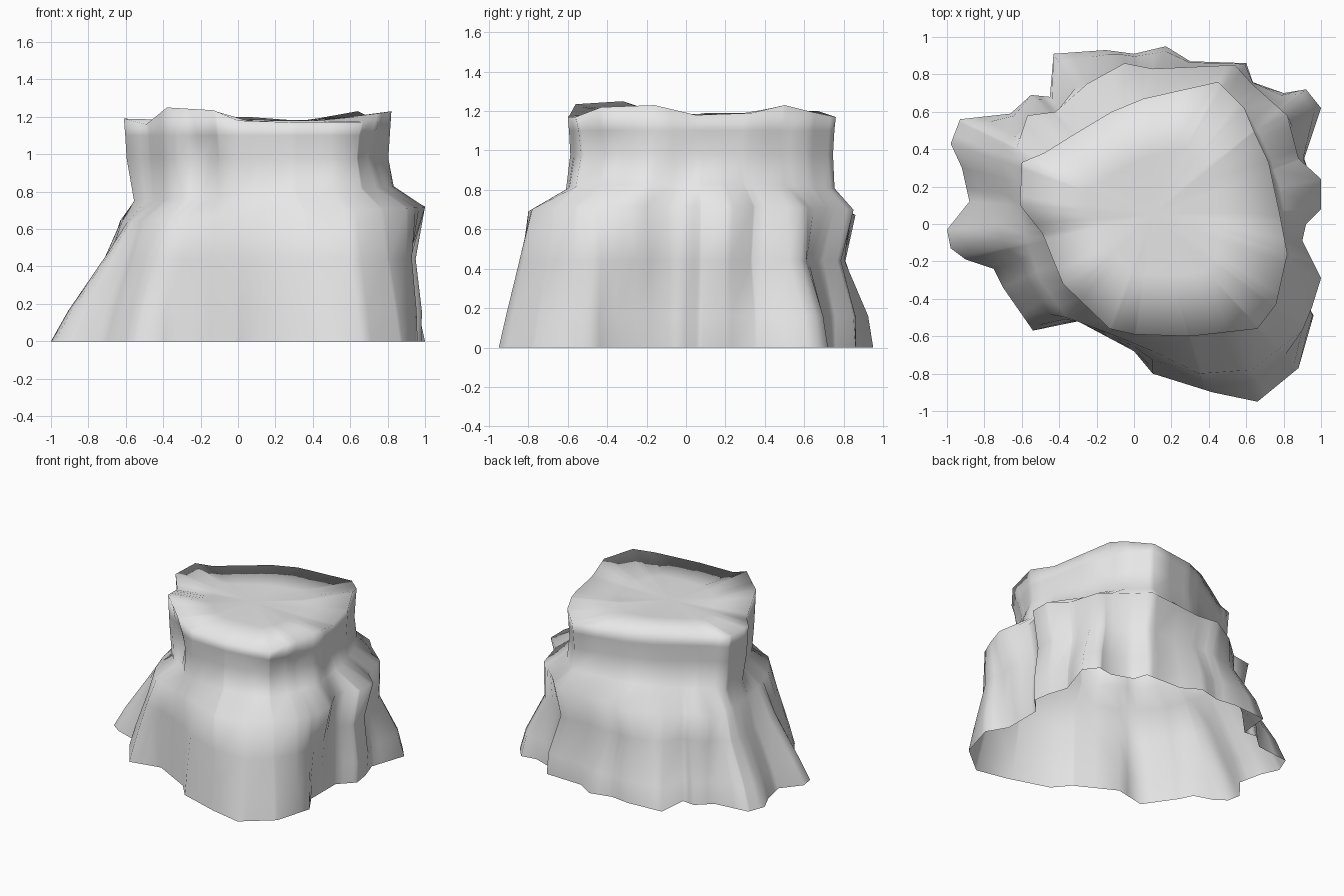
import bpy
import bmesh
from math import atan2, cos, sin, exp, tau, pi
from mathutils import Vector

default_cube = bpy.data.objects.get("Cube")
if default_cube:
    bpy.data.objects.remove(default_cube, do_unlink=True)

CENTRE = Vector((0.1, 0.05))

# Outline of the foot on the ground, counter-clockwise
FOOT = [(.98, .07), (.96, .2), (.91, .35), (1, .62), (.92, .72), (.8, .7),
        (.63, .76), (.6, .86), (.3, .87), (.17, .95), (0, .91), (-.15, .93),
        (-.43, .91), (-.45, .68), (-.55, .69), (-.66, .59), (-.93, .56),
        (-.98, .43), (-.92, .3), (-.88, .12), (-1, -.03), (-.98, -.13),
        (-.9, -.19), (-.75, -.24), (-.7, -.34), (-.54, -.57), (-.3, -.52),
        (0, -.68), (.1, -.8), (.42, -.9), (.66, -.95), (.88, -.77),
        (.96, -.49), (.87, -.34), (.87, -.04)]

# Outline of the shoulder that runs round the middle
SHOULDER = [(1, .08), (1, .24), (.88, .35), (.82, .58), (.63, .75),
            (.54, .85), (.1, .83), (-.05, .86), (-.25, .75), (-.42, .6),
            (-.57, .58), (-.63, .4), (-.62, .15), (-.57, -.1), (-.5, -.3),
            (-.36, -.5), (-.12, -.59), (.1, -.68), (.35, -.8), (.63, -.78),
            (.9, -.57), (.95, -.45), (1, -.29), (.9, -.09), (.92, 0)]

# Upper rim, with its uneven height
RIM = [(.78, .05, 1.18), (.72, .33, 1.19), (.64, .5, 1.23), (.59, .62, 1.2),
       (.45, .76, 1.17), (.05, .67, 1.2), (-.12, .6, 1.2), (-.32, .48, 1.19),
       (-.48, .38, 1.18), (-.6, .33, 1.19), (-.61, .1, 1.19),
       (-.49, -.05, 1.16), (-.38, -.32, 1.25), (-.13, -.56, 1.235),
       (0, -.59, 1.18), (.3, -.6, 1.17), (.66, -.56, 1.17),
       (.76, -.43, 1.22), (.82, -.16, 1.23)]


def angle_of(point):
    return atan2(point[1] - CENTRE.y, point[0] - CENTRE.x) % tau


def cast(outline, angle):
    """Distance and height where a ray from the centre meets an outline."""
    ray = Vector((cos(angle), sin(angle)))
    for a, b in zip(outline, outline[1:] + outline[:1]):
        span = (angle_of(b) - angle_of(a)) % tau
        ahead = (angle - angle_of(a)) % tau
        if span < pi and ahead <= span + 1e-6:
            pa, pb = Vector(a[:2]) - CENTRE, Vector(b[:2]) - CENTRE
            edge = pb - pa
            reach = pa.cross(pb) / ray.cross(edge)
            t = (ray * reach - pa).dot(edge) / edge.length_squared
            height = a[2] + (b[2] - a[2]) * t if len(a) > 2 else 0
            return reach, height
    return 0.7, 1.18


def mix(a, b, t):
    return a + (b - a) * t


def dent(angle, middle, width, depth):
    return depth * exp(-((angle - middle) / width) ** 2)


def profile(angle):
    """Vertical section of the rock as (distance, height) pairs."""
    foot, _ = cast(FOOT, angle)
    shoulder, _ = cast(SHOULDER, angle)
    rim, top = cast(RIM, angle)
    shelf = 0.68 + 0.04 * cos(angle)
    # The waist is worn in most at the back
    waist = mix(foot, shoulder, 0.6) * (0.955 - 0.045 * sin(angle))
    wall = rim * (0.95 + 0.04 * cos(angle))
    # Hollows worn into the front wall and the front left corner
    hollow = dent(angle, 4.2, 0.17, 0.12) + dent(angle, 5.64, 0.2, 0.05)
    return [(foot, 0),
            (mix(foot, shoulder, 0.22), 0.16),
            (waist, 0.44),
            (shoulder, shelf),
            (mix(wall, shoulder, 0.15) - hollow * 0.5, shelf + 0.11),
            (rim * 0.98 - hollow, 0.98),
            (rim * 0.99 - hollow * 0.6, 1.1),
            (rim, top),
            (rim * 0.5, 1.18)]


# Use the angle of every outline corner so the corners stay crisp
angles = []
for value in sorted(angle_of(p) for p in FOOT + SHOULDER + RIM):
    if not angles or value - angles[-1] > 0.008:
        angles.append(value)

# Loft the sections into an open-bottomed shell
bm = bmesh.new()
columns = []
for angle in angles:
    columns.append([bm.verts.new((CENTRE.x + r * cos(angle),
                                  CENTRE.y + r * sin(angle), z))
                    for r, z in profile(angle)])
crown = bm.verts.new((CENTRE.x, CENTRE.y, 1.185))
for left, right in zip(columns, columns[1:] + columns[:1]):
    for i in range(len(left) - 1):
        bm.faces.new((left[i], right[i], right[i + 1], left[i + 1]))
    bm.faces.new((left[-1], right[-1], crown))
for face in bm.faces:
    face.smooth = True
mesh = bpy.data.meshes.new("rock")
bm.to_mesh(mesh)
bm.free()

# Plain grey stone
stone = bpy.data.materials.new("grey stone")
stone.use_nodes = True
grey = (0.8, 0.8, 0.8, 1)
stone.diffuse_color = grey
stone.node_tree.nodes["Principled BSDF"].inputs["Base Color"].default_value = grey
mesh.materials.append(stone)

rock = bpy.data.objects.new("rock", mesh)
bpy.context.collection.objects.link(rock)
